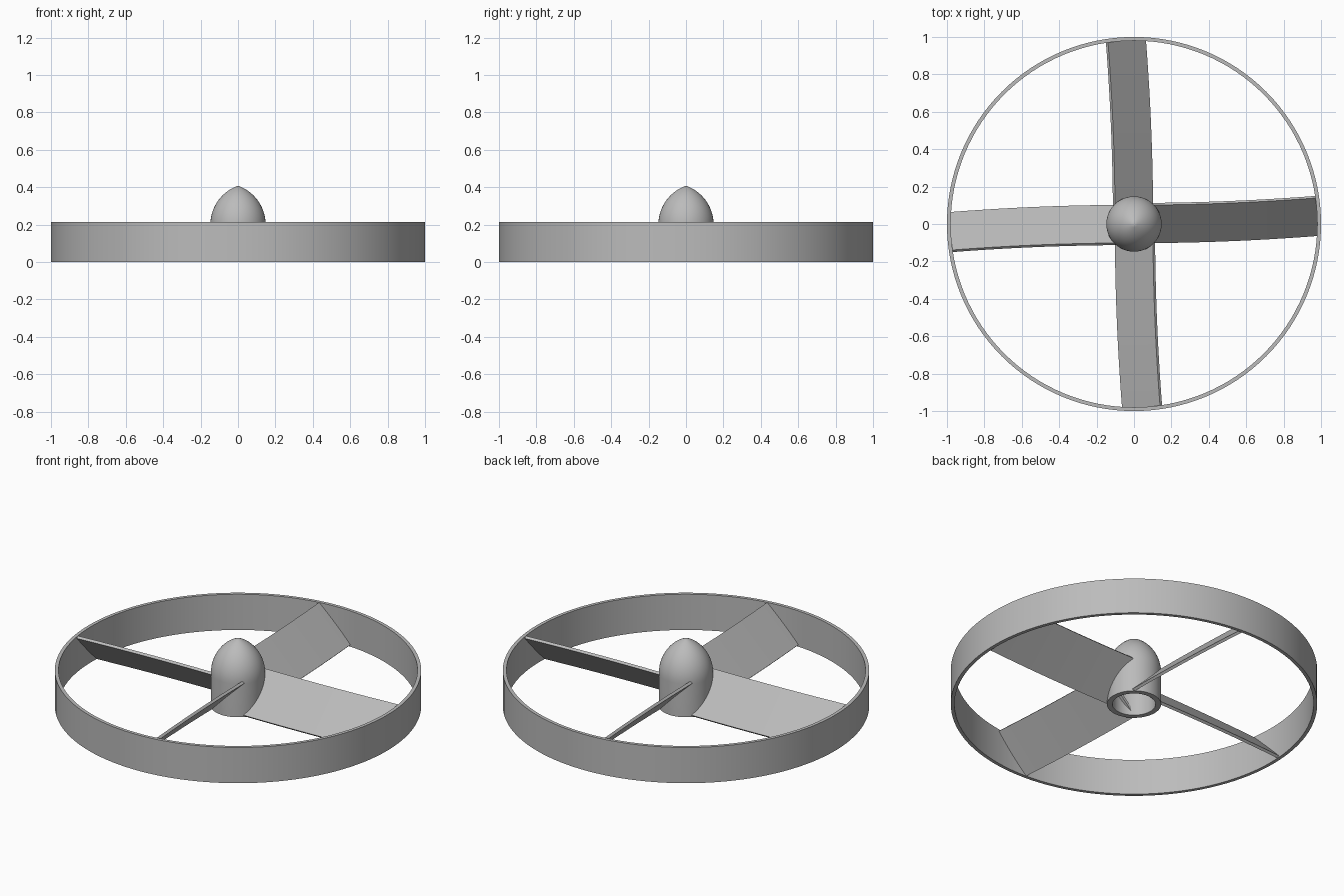
import bpy, bmesh, math

cube = bpy.data.objects.get("Cube")
if cube:
    bpy.data.objects.remove(cube)

HEIGHT = 0.215
INNER = 0.98
HUB = 0.148

grey = bpy.data.materials.new("light_grey")
grey.use_nodes = True
grey.diffuse_color = (0.5, 0.5, 0.5, 1)
grey.node_tree.nodes["Principled BSDF"].inputs["Base Color"].default_value = (0.5, 0.5, 0.5, 1)


def finish(name, bm):
    bmesh.ops.remove_doubles(bm, verts=bm.verts, dist=1e-5)
    bmesh.ops.recalc_face_normals(bm, faces=bm.faces)
    mesh = bpy.data.meshes.new(name)
    bm.to_mesh(mesh)
    bm.free()
    mesh.materials.append(grey)
    obj = bpy.data.objects.new(name, mesh)
    bpy.context.collection.objects.link(obj)
    bpy.ops.object.select_all(action="DESELECT")
    obj.select_set(True)
    bpy.context.view_layer.objects.active = obj
    bpy.ops.object.shade_smooth_by_angle(angle=math.radians(30))
    return obj


def lathe(name, profile, steps):
    """Spin an (r, z) profile around the z axis."""
    bm = bmesh.new()
    verts = [bm.verts.new((r, 0, z)) for r, z in profile]
    edges = [bm.edges.new(pair) for pair in zip(verts, verts[1:])]
    bmesh.ops.spin(bm, geom=verts + edges, cent=(0, 0, 0), axis=(0, 0, 1),
                   angle=math.tau, steps=steps, use_merge=True)
    return finish(name, bm)


def ogive(radius, base, top, count=14):
    """Pointed arch from (radius, base) up to (0, top)."""
    rise = top - base
    shift = (rise ** 2 - radius ** 2) / (2 * radius)
    end = math.atan2(rise, shift)
    return [((radius + shift) * math.cos(end * i / count) - shift,
             base + (radius + shift) * math.sin(end * i / count))
            for i in range(count)] + [(0, top)]


# Outer ring
lathe("outer_ring", [(INNER, 0), (1, 0), (1, HEIGHT), (INNER, HEIGHT), (INNER, 0)], 128)

# Hollow pointed hub
shell = ogive(HUB, 0.2, 0.408)
lining = ogive(0.118, 0.2, 0.37)
lathe("hub", lining[::-1] + [(0.118, 0), (HUB, 0)] + shell, 64)


# Swept blade pitched at 45 degrees, ending against the ring
def blade(name, angle):
    bm = bmesh.new()
    thick = 0.016
    half_len = HEIGHT / math.sqrt(2) - thick / 2
    section = []
    for u, w in ((-1, -1), (1, -1), (1, 1), (-1, 1)):
        a, b = u * half_len, w * thick / 2
        section.append(((a - b) / math.sqrt(2), HEIGHT / 2 + (a + b) / math.sqrt(2)))
    loops = []
    count = 16
    start = 0.1
    for i in range(count + 1):
        loop = []
        for y, z in section:
            reach = math.sqrt(0.985 ** 2 - (y + 0.043) ** 2)
            x = start + (reach - start) * i / count
            loop.append(bm.verts.new((x, y + 0.005 + 0.04 * x * x, z)))
        loops.append(loop)
    for a, b in zip(loops, loops[1:]):
        for k in range(4):
            n = (k + 1) % 4
            bm.faces.new((a[k], a[n], b[n], b[k]))
    bm.faces.new(loops[0])
    bm.faces.new(loops[-1])
    obj = finish(name, bm)
    obj.rotation_euler.z = angle


for i, side in enumerate(("left", "back", "right", "front")):
    blade(side + "_blade", i * math.pi / 2)
